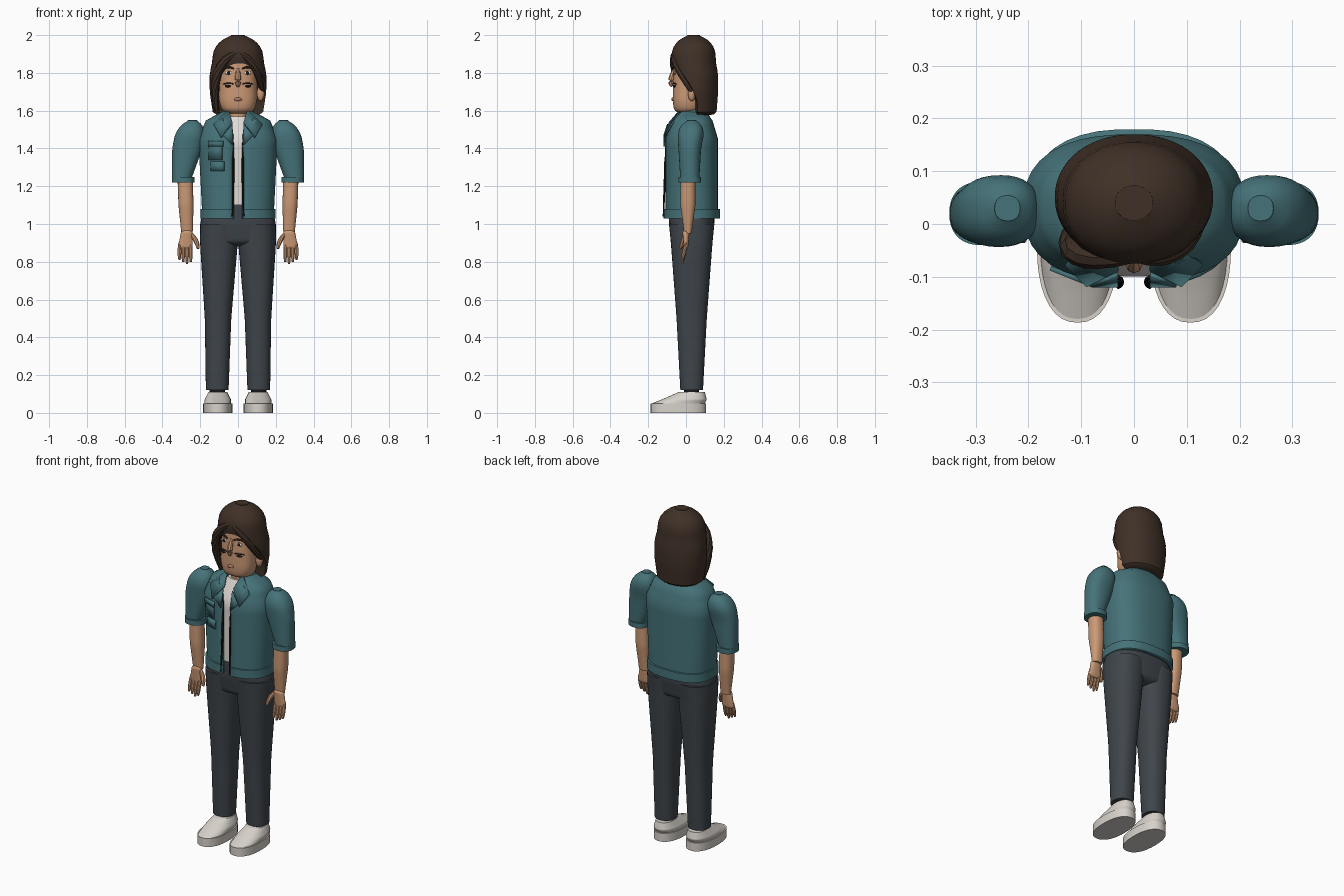
import bpy, bmesh
from math import sin, cos, pi, sqrt, copysign
from mathutils import Vector

cube = bpy.data.objects.get("Cube")
if cube:
    bpy.data.objects.remove(cube, do_unlink=True)


def material(name, *rgb):
    mat = bpy.data.materials.new(name)
    mat.use_nodes = True
    mat.diffuse_color = (*rgb, 1)
    mat.node_tree.nodes["Principled BSDF"].inputs["Base Color"].default_value = (*rgb, 1)
    return mat


TEAL = material("teal cloth", .06, .17, .19)
CHARCOAL = material("charcoal cloth", .05, .06, .07)
BROWN = material("brown hair", .05, .03, .02)
SKIN = material("skin", .6, .32, .18)
LIPS = material("lips", .45, .2, .12)
WHITE = material("shirt white", .75, .7, .67)
CANVAS = material("shoe canvas", .68, .64, .59)
BLACK = material("near black", .01, .01, .01)
parts = []


def finish(name, mat, bm, mirror=False, thick=0):
    mesh = bpy.data.meshes.new(name)
    bm.to_mesh(mesh)
    bm.free()
    mesh.materials.append(mat)
    part = bpy.data.objects.new(name, mesh)
    bpy.context.collection.objects.link(part)
    if thick:
        part.modifiers.new("Thickness", 'SOLIDIFY').thickness = thick
    if mirror:
        part.modifiers.new("Mirror", 'MIRROR').use_mirror_merge = False
    parts.append(part)


def bridge(bm, rings, closed=True):
    rows = [[bm.verts.new(point) for point in ring] for ring in rings]
    count = len(rows[0])
    for low, high in zip(rows, rows[1:]):
        for k in range(count if closed else count - 1):
            following = (k + 1) % count
            bm.faces.new((low[k], low[following], high[following], high[k]))
    if closed:
        bm.faces.new(rows[0][::-1])
        bm.faces.new(rows[-1])
    bmesh.ops.remove_doubles(bm, verts=bm.verts[:], dist=.0001)


def profile_at(keys, z):
    """Blend the keyed (z, centre y, half width, half depth) at one height."""
    for low, high in zip(keys, keys[1:]):
        if z <= high[0]:
            break
    blend = min(1, (z - low[0]) / (high[0] - low[0]))
    return [a + (b - a) * blend for a, b in zip(low[1:], high[1:])]


def loft(name, mat, keys, x=(0, 0), square=2.3, foot=0, crown=0, gap=None,
         closed=True, mirror=False, thick=0, sides=36, steps=20):
    """Stack rounded sections; foot and crown are the heights of the rounded ends."""
    bottom, top = keys[0][0], keys[-1][0]

    def section(t):
        z = bottom + (top - bottom) * t
        y, width, depth = profile_at(keys, z)
        for reach, away in ((foot, z - bottom), (crown, top - z)):
            if away < reach:
                shrink = max(.3, sqrt(1 - (1 - away / reach) ** 2))
                width, depth = width * shrink, depth * shrink
        left, right = gap(z) if gap else (0, 0)
        spread = (2 * pi - left - right) / (sides - 1 if gap else sides)

        def round_off(value, size):
            return copysign(abs(value) ** (2 / square), value) * size

        angles = [left + spread * k for k in range(sides)]
        centre = x[0] + (x[1] - x[0]) * t
        return [(centre + round_off(sin(a), width), y - round_off(cos(a), depth), z) for a in angles]

    bm = bmesh.new()
    bridge(bm, [section((1 - cos(pi * i / steps)) / 2) for i in range(steps + 1)], closed)
    finish(name, mat, bm, mirror, thick)


def strand(name, mat, start, bend, end, radius, mirror=False, sides=8, steps=8):
    """A tube along a bent path, slimmer at both ends."""
    start, bend, end = Vector(start), Vector(bend), Vector(end)
    rings = []
    for i in range(steps + 1):
        t = i / steps
        point = start.lerp(bend, t).lerp(bend.lerp(end, t), t)
        turn = (bend - start).lerp(end - bend, t).to_track_quat('Z', 'Y')
        size = radius * sqrt(sin(pi * (.1 + .8 * t)))
        angles = [2 * pi * k / sides for k in range(sides)]
        rings.append([point + turn @ Vector((cos(a), sin(a), 0)) * size for a in angles])
    bm = bmesh.new()
    bridge(bm, rings)
    finish(name, mat, bm, mirror)


def blob(name, mat, centre, size, mirror=False):
    bm = bmesh.new()
    bmesh.ops.create_uvsphere(bm, u_segments=16, v_segments=10, radius=1)
    bmesh.ops.scale(bm, vec=size, verts=bm.verts)
    bmesh.ops.translate(bm, vec=centre, verts=bm.verts)
    finish(name, mat, bm, mirror)


def plate(name, mat, corners, mirror=False):
    bm = bmesh.new()
    bm.faces.new([bm.verts.new(corner) for corner in corners])
    finish(name, mat, bm, mirror, thick=.009)


# Shoes, laces and ankles
loft("shoe_soles", CANVAS, [(0, -.04, .077, .147), (.05, -.04, .077, .147)], x=(.107, .107), mirror=True)
loft("shoe_uppers", CANVAS, [(.05, -.04, .07, .14), (.07, -.01, .07, .12), (.11, .03, .05, .07)],
     x=(.107, .107), mirror=True)
for row in range(3):
    y, z = -.06 - .02 * row, .1 - .01 * row
    strand(f"shoe_laces_{row + 1}", CANVAS, (.08, y, z - .01), (.11, y, z), (.14, y, z - .01), .006, mirror=True)
loft("ankles", BLACK, [(.1, .03, .04, .04), (.14, .03, .04, .04)], x=(.11, .11), mirror=True)

# Trousers
loft("trouser_legs", CHARCOAL, [(.12, .03, .06, .06), (.5, .03, .07, .08), (.9, .03, .1, .11), (1, .03, .1, .12)],
     x=(.11, .1), mirror=True)
loft("trouser_hips", CHARCOAL, [(.88, .03, .2, .1), (1, .03, .2, .12), (1.1, .03, .18, .12)], square=2.6, foot=.03)

# Shirt and neck
loft("shirt", WHITE, [(1.1, .03, .14, .13), (1.45, .03, .14, .13), (1.57, .02, .06, .06)], square=2.5)
loft("neck", SKIN, [(1.5, .03, .05, .06), (1.65, .03, .05, .06)])


# Jacket, open down the front and widening to the neck
def jacket_gap(z):
    angle = .07 + 100 * max(0, z - 1.4) ** 3
    return angle, angle


loft("jacket_body", TEAL, [(1.05, .03, .19, .14), (1.45, .03, .21, .14), (1.55, .03, .17, .11), (1.6, .03, .07, .07)],
     square=2.5, gap=jacket_gap, closed=False, thick=.01)
loft("jacket_hem", TEAL, [(1.03, .03, .2, .15), (1.08, .03, .2, .15)],
     square=2.5, gap=jacket_gap, closed=False, thick=.02)
loft("jacket_collar_back", TEAL, [(1.56, .04, .1, .09), (1.62, .04, .07, .06)],
     gap=lambda z: (1, 1), closed=False, thick=.01)
plate("collar_leaves", TEAL, [(.05, -.03, 1.61), (.03, -.09, 1.54), (.09, -.12, 1.46), (.13, -.08, 1.53)], mirror=True)
plate("lapels", TEAL, [(.03, -.1, 1.53), (.03, -.12, 1.42), (.08, -.12, 1.47)], mirror=True)
strand("zip_edges", BLACK, (.03, -.12, 1.04), (.02, -.11, 1.3), (.03, -.1, 1.5), .006, mirror=True)


# Pockets, slanted to lie on the chest
def pocket(name, centre, bottom, height, width, lift=0):
    edges = [(x, .4 * -x - .146 - lift) for x in (centre - width / 2, centre + width / 2)]
    (x, y), (far_x, far_y) = [(x, -.146 - lift - .4 * x) for x, _ in edges]
    plate(name, TEAL, [(x, y, bottom), (far_x, far_y, bottom),
                       (far_x, far_y, bottom + height), (x, y, bottom + height)])


pocket("chest_pocket", -.12, .08 + 1.26, .09, .07)
pocket("chest_pocket_flap", -.12, 1.41, .03, .08, lift=.006)
pocket("lower_pocket", -.11, 1.28, .05, .07)

# Sleeves and cuffs
loft("sleeves", TEAL, [(1.23, .02, .05, .05), (1.4, .02, .08, .06), (1.55, .03, .08, .08)],
     x=(.3, .24), crown=.1, mirror=True)
loft("sleeve_cuffs", TEAL, [(1.22, .02, .06, .06), (1.25, .02, .06, .06)], x=(.29, .29), mirror=True)

# Forearms, hands, fingers and thumbs
loft("forearms", SKIN, [(.95, .01, .03, .02), (1.1, .01, .04, .04), (1.24, .01, .04, .04)],
     x=(.27, .28), mirror=True)
loft("palms", SKIN, [(.86, 0, .04, .01), (.97, 0, .03, .02)], x=(.28, .27), foot=.02, crown=.02, mirror=True)
for finger in range(4):
    x, tip = .25 + .02 * finger, .79 + .01 * abs(finger - 1)
    strand(f"fingers_{finger + 1}", SKIN, (x, 0, .9), (x, -.01, .85), (x, -.02, tip), .01, mirror=True)
strand("thumbs", SKIN, (.25, 0, .95), (.22, -.01, .92), (.21, -.03, .87), .013, mirror=True)

# Head and face
loft("head", SKIN, [(1.58, .01, .08, .07), (1.65, .01, .1, .08), (1.72, .02, .1, .09), (1.94, .03, .1, .09)],
     square=2.4, foot=.03, crown=.08)
strand("nose", SKIN, (0, -.06, 1.82), (0, -.09, 1.75), (0, -.07, 1.73), .016)
blob("mouth", LIPS, (0, -.07, 1.66), (.02, .008, .01))
blob("ears", SKIN, (.12, .03, 1.69), (.02, .02, .04), mirror=True)
blob("eye_whites", WHITE, (.05, -.06, 1.8), (.02, .005, .01), mirror=True)
blob("irises", BLACK, (.05, -.06, 1.8), (.01, .008, .01), mirror=True)
strand("brows", BROWN, (.02, -.07, 1.82), (.05, -.07, 1.84), (.08, -.05, 1.82), .006, mirror=True)
blob("lower_eye_marks", BLACK, (.05, -.06, 1.73), (.02, .008, .007), mirror=True)
strand("lower_lash_lines", BROWN, (.02, -.07, 1.74), (.05, -.07, 1.75), (.08, -.05, 1.74), .004, mirror=True)


# Hair mass, cut away around the face, with locks falling from the parting
def hair_gap(z):
    opening = sin(pi / 2 * max(0, min(1, (1.92 - z) / .3)))
    return 1.65 * opening, 1.3 * opening


loft("hair", BROWN, [(1.57, .05, .13, .11), (1.7, .05, .15, .12), (1.8, .05, .15, .12), (1.84, .04, .14, .12),
                     (2, .04, .12, .11)], square=2.1, foot=.02, crown=.1, gap=hair_gap)
strand("left_hair_lock", BROWN, (0, -.06, 1.91), (.1, -.08, 1.87), (.13, .03, 1.7), .02)
strand("right_hair_lock", BROWN, (0, -.06, 1.91), (-.16, -.08, 1.85), (-.11, 0, 1.59), .024)

# Smooth shading with crisp edges
bpy.ops.object.select_all(action='DESELECT')
for part in parts:
    part.select_set(True)
bpy.context.view_layer.objects.active = parts[0]
bpy.ops.object.shade_smooth_by_angle(angle=.7)
